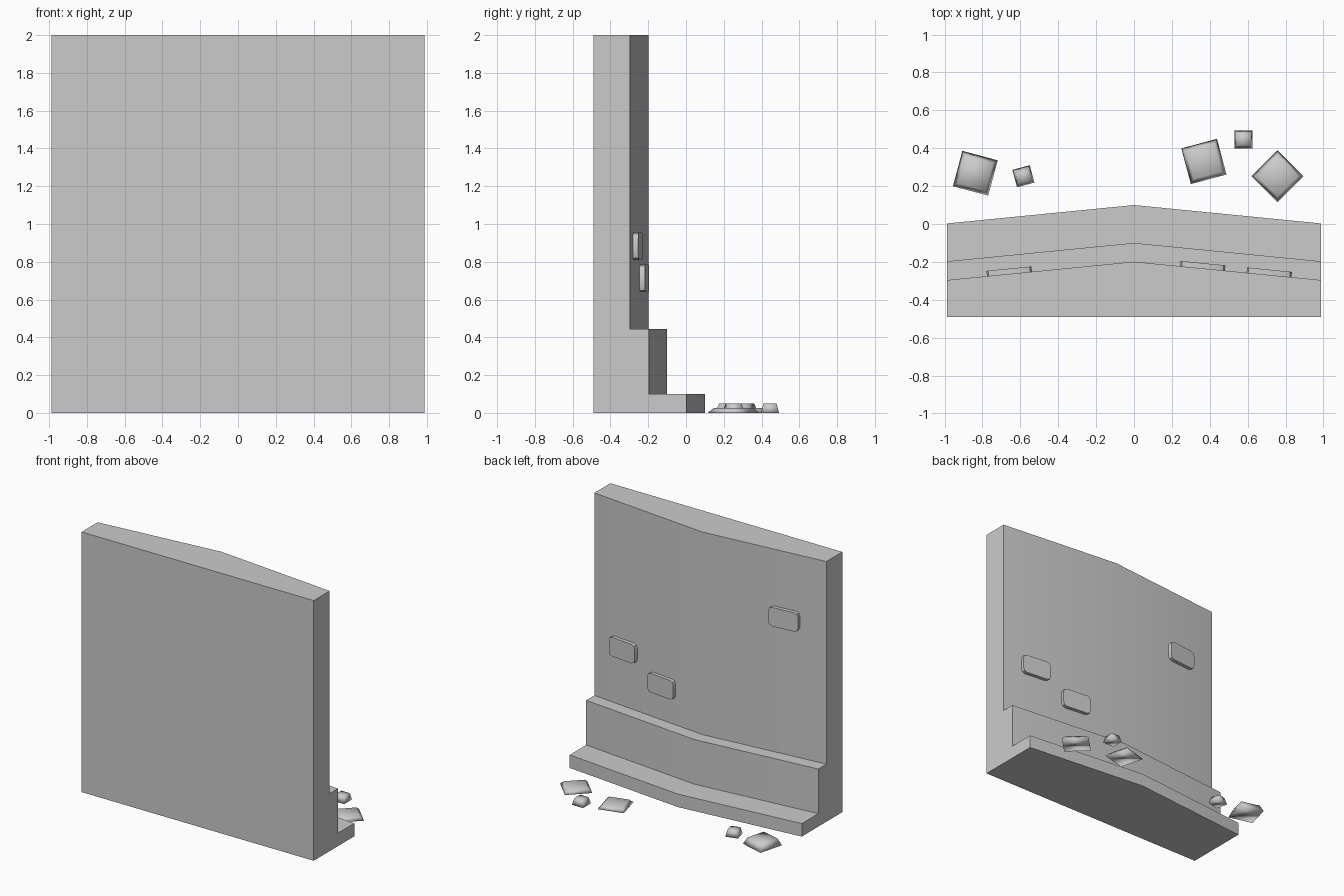
import bpy, bmesh
from math import radians, atan2, cos, sin
from mathutils import Matrix

if "Cube" in bpy.data.objects:
    bpy.data.objects.remove(bpy.data.objects["Cube"])

W = 0.987            # half width of the wall
BEND = 0.097         # how far the middle bows out
SLOPE = atan2(BEND, W)


def finish(name, bm, smooth_angle):
    bmesh.ops.recalc_face_normals(bm, faces=bm.faces)
    me = bpy.data.meshes.new(name)
    bm.to_mesh(me)
    bm.free()
    ob = bpy.data.objects.new(name, me)
    bpy.context.collection.objects.link(ob)
    bpy.ops.object.select_all(action='DESELECT')
    ob.select_set(True)
    bpy.context.view_layer.objects.active = ob
    bpy.ops.object.shade_smooth_by_angle(angle=radians(smooth_angle))
    return ob


# Stepped wall: one profile swept through three stations, bowed at the middle
def wall():
    # (y at the ends, z, follows the bow)
    profile = [(-0.49, 0, 0), (0.003, 0, 1), (0.003, 0.1, 1), (-0.197, 0.1, 1),
               (-0.197, 0.443, 1), (-0.296, 0.443, 1), (-0.296, 2, 1), (-0.49, 2, 0)]
    bm = bmesh.new()
    rings = [[bm.verts.new((x, y + BEND * b * f, z)) for y, z, f in profile]
             for x, b in ((-W, 0), (0, 1), (W, 0))]
    n = len(profile)
    for a, b in zip(rings, rings[1:]):
        for i in range(n):
            j = (i + 1) % n
            bm.faces.new((a[i], a[j], b[j], b[i]))
    bm.faces.new(rings[0])
    bm.faces.new(rings[-1])
    finish("stepped_wall", bm, 30)


# Raised brick with rounded corners, lying along the bowed wall face
def brick(name, x, z):
    bm = bmesh.new()
    bmesh.ops.create_cube(bm, size=1)
    bmesh.ops.scale(bm, vec=(0.238, 0.05, 0.146), verts=bm.verts)
    corners = [e for e in bm.edges
               if abs(e.verts[0].co.y - e.verts[1].co.y) > 0.01]
    bmesh.ops.bevel(bm, geom=corners, offset=0.03, segments=2,
                    profile=0.5, affect='EDGES')
    wall_y = -0.296 + BEND * (1 - abs(x) / W)
    ob = finish(name, bm, 40)
    ob.location = (x, wall_y + 0.003, z)
    ob.rotation_euler.z = -SLOPE if x > 0 else SLOPE


# Low tapered stone lying on the ground
def rubble(name, x, y, base, top, height, turn):
    bm = bmesh.new()
    bmesh.ops.create_cube(bm, size=1)
    for v in bm.verts:
        s = top if v.co.z > 0 else base
        v.co = (v.co.x * s, v.co.y * s, height if v.co.z > 0 else 0)
    ob = finish(name, bm, 180)
    ob.location = (x, y, 0)
    ob.rotation_euler.z = radians(turn)


wall()
for i, (x, z) in enumerate([(0.362, 0.713), (0.713, 0.883), (-0.658, 1.49)]):
    brick(f"raised_brick_{i + 1}", x, z)

for i, args in enumerate([
        (-0.838, 0.268, 0.193, 0.15, 0.05, -15),
        (-0.584, 0.252, 0.095, 0.07, 0.05, 15),
        (0.369, 0.33, 0.195, 0.15, 0.025, 15),
        (0.578, 0.445, 0.095, 0.07, 0.05, 0),
        (0.758, 0.252, 0.194, 0.15, 0.025, 45)]):
    rubble(f"rubble_stone_{i + 1}", *args)
